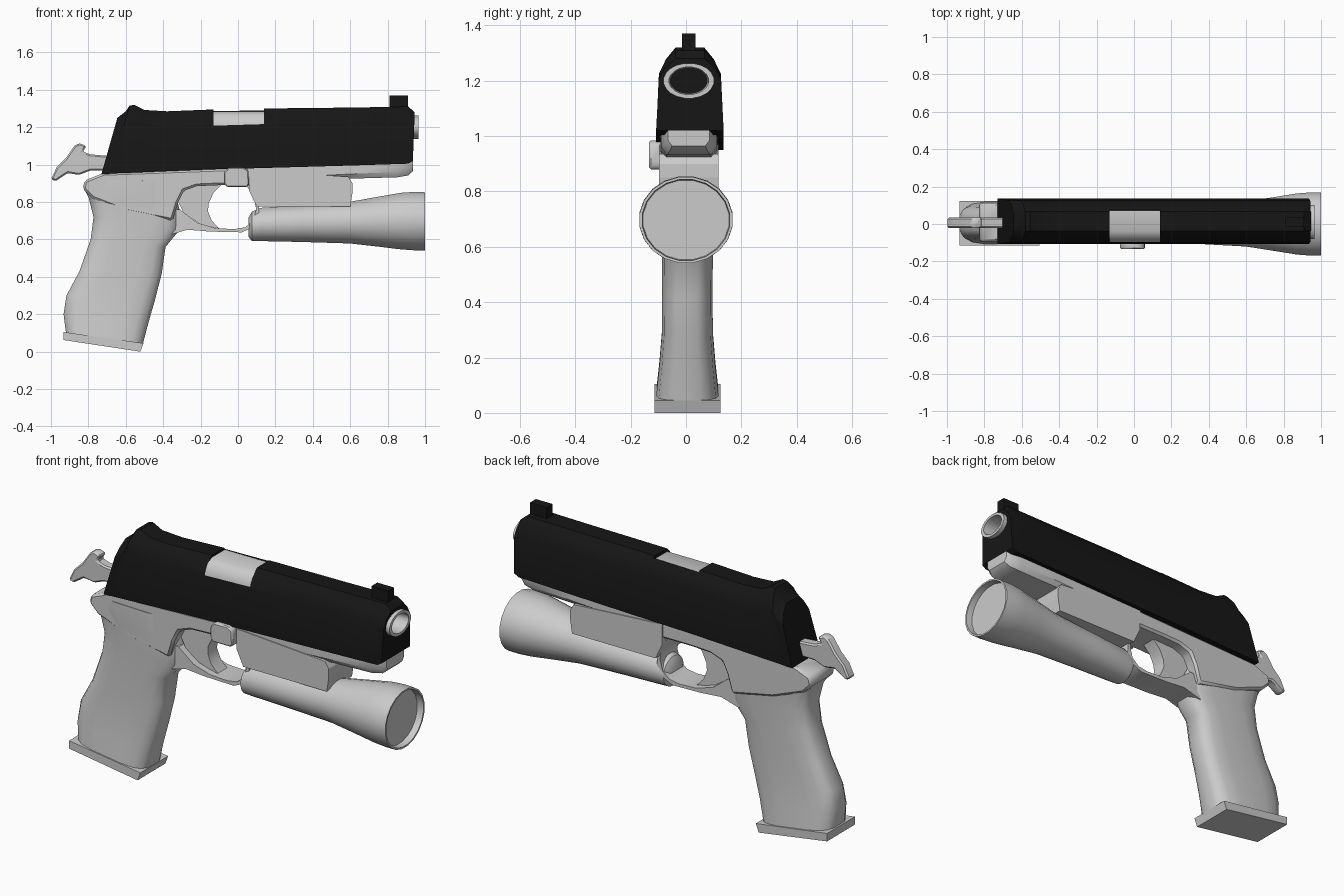
import bpy, math

if "Cube" in bpy.data.objects:
    bpy.data.objects.remove(bpy.data.objects["Cube"])

Y = 0.01  # centre line of the gun body


def build(name, verts, faces, smooth=35, bevel=0):
    mesh = bpy.data.meshes.new(name)
    mesh.from_pydata(verts, [], faces)
    obj = bpy.data.objects.new(name, mesh)
    bpy.context.collection.objects.link(obj)
    bpy.ops.object.select_all(action='DESELECT')
    bpy.context.view_layer.objects.active = obj
    obj.select_set(True)
    # consistent outward normals
    bpy.ops.object.mode_set(mode='EDIT')
    bpy.ops.mesh.select_all(action='SELECT')
    bpy.ops.mesh.normals_make_consistent(inside=False)
    bpy.ops.object.mode_set(mode='OBJECT')
    if bevel:
        mod = obj.modifiers.new("bevel", 'BEVEL')
        mod.width, mod.segments, mod.limit_method = bevel, 1, 'ANGLE'
        bpy.ops.object.modifier_apply(modifier=mod.name)
    if smooth:
        bpy.ops.object.shade_smooth_by_angle(angle=math.radians(smooth))
    return obj


def loft(name, rings, closed=False, **kw):
    n, m = len(rings[0]), len(rings)
    faces = [(r * n + i, r * n + (i + 1) % n,
              (r + 1) % m * n + (i + 1) % n, (r + 1) % m * n + i)
             for r in range(m if closed else m - 1) for i in range(n)]
    if not closed:
        faces += [tuple(range(n)), tuple(range((m - 1) * n, m * n))]
    return build(name, [v for r in rings for v in r], faces, **kw)


def prism(name, pts, half, y=Y, **kw):
    return loft(name, [[(x, yy, z) for x, z in pts] for yy in (y - half, y + half)], **kw)


def ellipse(x, y, z, ry, rz, n=20):
    return [(x, y + ry * math.cos(2 * math.pi * (i + .5) / n),
             z + rz * math.sin(2 * math.pi * (i + .5) / n)) for i in range(n)]


def cut(obj, cutter):
    bpy.context.view_layer.objects.active = obj
    mod = obj.modifiers.new("cut", 'BOOLEAN')
    mod.operation, mod.solver, mod.object = 'DIFFERENCE', 'EXACT', cutter
    bpy.ops.object.modifier_apply(modifier=mod.name)
    bpy.data.objects.remove(cutter)


black = bpy.data.materials.new("black")
black.diffuse_color = (0.008, 0.008, 0.008, 1)
black.use_nodes = True
black.node_tree.nodes["Principled BSDF"].inputs["Base Color"].default_value = black.diffuse_color

# Slide: chamfered section lofted along x; stations are bottom x, z and top x, z
section = [(-.122, 0), (-.112, .72), (-.088, .88), (-.052, 1),
           (.052, 1), (.088, .88), (.112, .72), (.122, 0)]
stations = [(-.73, .95, -.645, 1.25), (-.70, .95, -.60, 1.285), (-.68, .952, -.58, 1.315),
            (-.64, .954, -.555, 1.32), (-.58, .956, -.50, 1.292), (-.42, .963, -.38, 1.285),
            (-.13, .975, -.13, 1.295), (.14, .982, .14, 1.30), (.60, .995, .60, 1.305),
            (.91, 1.005, .91, 1.31), (.935, 1.02, .945, 1.28)]
slide = loft("slide", [[(xb + (xt - xb) * f, Y + .004 + y, zb + (zt - zb) * f)
                        for y, f in section] for xb, zb, xt, zt in stations], smooth=0)
cut(slide, prism("port_cutter", [(-.13, 1.22), (.14, 1.22), (.14, 1.4), (-.13, 1.4)],
                 .1375, -.0625, smooth=0))
cut(slide, loft("bore_cutter", [ellipse(x, Y, 1.2, .09, .062) for x in (.86, 1.0)], smooth=0))
slide.data.materials.clear()
slide.data.materials.append(black)
bpy.context.view_layer.objects.active = slide
slide.select_set(True)
bpy.ops.object.shade_smooth_by_angle(angle=math.radians(25))

# Front sight
sight = prism("front_sight", [(.81, 1.29), (.91, 1.29), (.91, 1.37), (.81, 1.37)], .025, smooth=0)
sight.data.materials.append(black)

# Barrel chamber seen through the ejection port, and muzzle tube
loft("barrel_chamber", [[(x, y, z) for y, z in
     [(-.098, 1.20), (-.094, 1.225), (-.075, 1.262), (-.04, 1.283), (.073, 1.283), (.073, 1.20)]]
     for x in (-.13, .14)])
loft("muzzle", [ellipse(x, Y, 1.2, ry, rz) for x, ry, rz in
     [(.862, .092, .064), (.965, .092, .064), (.965, .072, .05), (.862, .068, .047)]], closed=True)

# Frame under the slide, with tapered nose
prism("frame", [(-.83, .87), (-.82, .915), (-.72, .955), (.10, .985), (.10, .89), (-.10, .89),
                (-.22, .885), (-.29, .86), (-.32, .80), (-.35, .70), (-.60, .75), (-.78, .82)],
      .103, bevel=.012)
loft("dust_cover", [[(x, Y - h, zt), (x, Y + h, zt), (x, Y + h, zm), (x, Y + h * .8, zb),
                     (x, Y - h * .8, zb), (x, Y - h, zm)] for x, h, zt, zm, zb in
     [(.05, .103, .99, .92, .90), (.60, .103, 1.0, .95, .925), (.85, .10, 1.01, .96, .932),
      (.91, .088, 1.01, .97, .942), (.935, .075, 1.02, .985, .965)]])

# Grip: rounded section lofted between back and front strap
grip = [(-.92, .085, -.508, .035, .115), (-.935, .20, -.475, .16, .102), (-.92, .30, -.44, .28, .093),
        (-.85, .43, -.405, .42, .092), (-.79, .60, -.385, .56, .093), (-.775, .72, -.31, .65, .096),
        (-.80, .82, -.31, .76, .10), (-.825, .87, -.33, .84, .103), (-.80, .92, -.34, .91, .103)]


def rounded(xb, zb, xf, zf, h, n=16):
    ring = []
    for i in range(n):
        a = 2 * math.pi * (i + .5) / n
        c, s = (math.copysign(abs(v) ** .55, v) for v in (math.cos(a), math.sin(a)))
        f = .5 + .5 * c
        ring.append((xb + (xf - xb) * f, .005 + h * s, zb + (zf - zb) * f))
    return ring


loft("grip", [rounded(*g) for g in grip], smooth=40)
prism("grip_base", [(-.932, .105), (-.932, .062), (-.522, .0), (-.505, .045)], .119, .005, smooth=0)

# Trigger guard and trigger
prism("trigger_guard", [(-.38, .62), (-.27, .652), (-.15, .642), (.02, .638), (.07, .66), (.115, .71),
                        (.11, .79), (.07, .90), (.04, .895), (.085, .83), (.097, .76), (.08, .70),
                        (.04, .665), (-.02, .655), (-.12, .66), (-.22, .69), (-.31, .76), (-.38, .76)],
      .075)
prism("trigger", [(-.32, .89), (-.09, .89), (-.13, .85), (-.158, .79), (-.16, .75), (-.14, .70),
                  (-.10, .658), (-.20, .68), (-.29, .74), (-.32, .80)], .04)

# Slide stop
prism("slide_stop", [(-.075, .90), (-.06, .88), (.05, .88), (.06, .90), (.055, .97),
                     (.03, .985), (-.05, .985), (-.075, .96)], .025, -.108, bevel=.006)

# Accessory rail block and flashlight
prism("rail_block", [(.06, .97), (.59, .935), (.612, .90), (.612, .85), (.60, .775),
                     (.10, .775), (.06, .86)], .108, smooth=0)
loft("flashlight", [ellipse(x, 0, z, r * 1.08, r) for x, z, r in
     [(.055, .665, .05), (.075, .67, .08), (.12, .68, .09), (.35, .685, .10), (.60, .69, .113),
      (.75, .695, .135), (.87, .698, .153), (.94, .698, .158), (1.0, .697, .157),
      (1.0, .697, .148), (.965, .697, .145)]])

# Hammer
prism("hammer", [(-1.0, .922), (-.97, .985), (-.92, 1.035), (-.875, 1.10), (-.85, 1.115), (-.81, 1.10),
                 (-.83, 1.07), (-.79, 1.055), (-.62, 1.04), (-.62, .97), (-.79, .968), (-.85, .945),
                 (-.91, .955), (-.975, .912)], .028, .006, bevel=.008)
